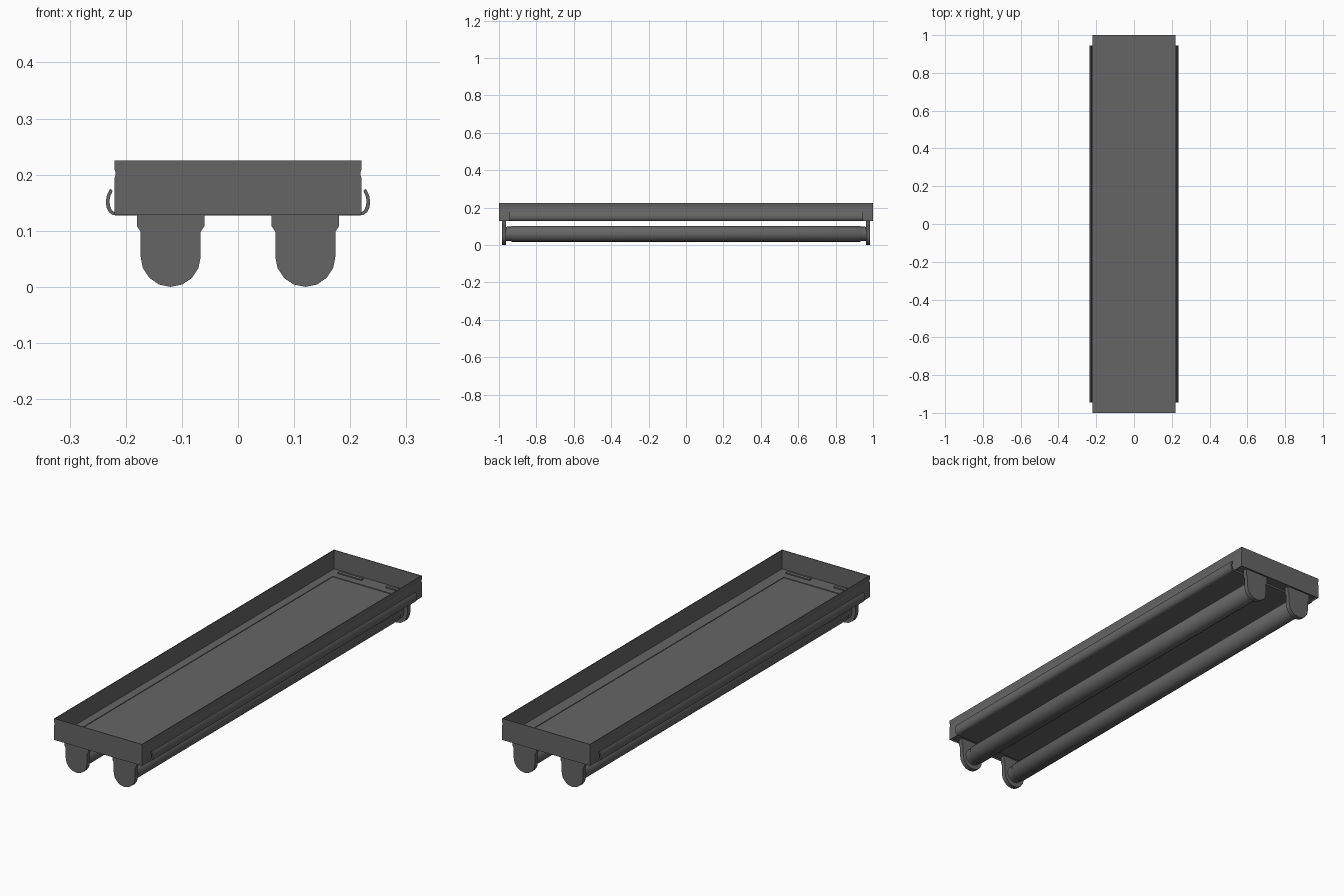
import bpy, bmesh, math

if "Cube" in bpy.data.objects:
    bpy.data.objects.remove(bpy.data.objects["Cube"])

# Dark grey paint shared by every part
paint = bpy.data.materials.new('dark_grey')
paint.diffuse_color = (0.13, 0.13, 0.13, 1)
paint.use_nodes = True
paint.node_tree.nodes["Principled BSDF"].inputs["Base Color"].default_value = paint.diffuse_color


def finish(name, bm, angle=35):
    bmesh.ops.recalc_face_normals(bm, faces=bm.faces)
    mesh = bpy.data.meshes.new(name)
    bm.to_mesh(mesh)
    bm.free()
    mesh.materials.append(paint)
    ob = bpy.data.objects.new(name, mesh)
    bpy.context.collection.objects.link(ob)
    bpy.ops.object.select_all(action='DESELECT')
    ob.select_set(True)
    bpy.context.view_layer.objects.active = ob
    bpy.ops.object.shade_smooth_by_angle(angle=math.radians(angle))
    return ob


def extrude_y(bm, pts, y0, y1):
    """Solid from an (x, z) outline stretched between two y positions."""
    face = bm.faces.new([bm.verts.new((x, y0, z)) for x, z in pts])
    out = bmesh.ops.extrude_face_region(bm, geom=[face])['geom']
    verts = [v for v in out if isinstance(v, bmesh.types.BMVert)]
    bmesh.ops.translate(bm, verts=verts, vec=(0, y1 - y0, 0))


def rect(x0, x1, z0, z1):
    return [(x0, z0), (x1, z0), (x1, z1), (x0, z1)]


def flip(pts):
    return [(-x, z) for x, z in reversed(pts)]


# Housing tray: grooved side walls, end walls and floor frame around a recess
wall = [(0.22, 0.128), (0.22, 0.194), (0.2185, 0.198), (0.2185, 0.205),
        (0.22, 0.209), (0.22, 0.225)]
side = wall + [(0.217, 0.225), (0.217, 0.128)]
bm = bmesh.new()
for pts in (side, flip(side)):
    extrude_y(bm, pts, -0.997, 0.997)
for s in (-1, 1):
    extrude_y(bm, wall + flip(wall), s * 0.997, s * 1.0)
    extrude_y(bm, rect(-0.217, 0.217, 0.135, 0.14), s * 0.935, s * 0.997)
for x0, x1 in ((-0.217, -0.18), (0.165, 0.217)):
    extrude_y(bm, rect(x0, x1, 0.135, 0.14), -0.935, 0.935)
finish('housing_tray', bm)

# Reflector: flat sheet under the tray, showing through the recess
bm = bmesh.new()
extrude_y(bm, rect(-0.217, 0.217, 0.127, 0.137), -0.945, 0.945)
finish('reflector_sheet', bm)

# Curled lips along both long edges of the reflector
outer = [(0.216, 0.127), (0.224, 0.1285), (0.230, 0.133), (0.2345, 0.142),
         (0.2355, 0.153), (0.2335, 0.164), (0.228, 0.175)]
inner = [(0.2235, 0.171), (0.2275, 0.162), (0.2292, 0.153), (0.228, 0.144),
         (0.225, 0.137), (0.222, 0.134), (0.216, 0.133)]
for name, pts in (('right_lip', outer + inner), ('left_lip', flip(outer + inner))):
    bm = bmesh.new()
    extrude_y(bm, pts, -0.945, 0.945)
    finish(name, bm)

# Lamp holders: flanged top, rounded bottom, with a tab through the tray floor
half = [(0.06, 0.137), (0.06, 0.108), (0.0535, 0.098)]
arc = [(0.0535 * math.cos(a), 0.0537 - 0.0537 * math.sin(a))
       for a in (math.pi * i / 8 for i in range(9))]
holder = half + arc + [(-x, z) for x, z in reversed(half)]
for cx, lr in ((-0.12, 'left'), (0.12, 'right')):
    for s, fb in ((-1, 'front'), (1, 'back')):
        bm = bmesh.new()
        extrude_y(bm, [(x + cx, z) for x, z in holder], s * 0.963, s * 0.984)
        extrude_y(bm, rect(cx - 0.06, cx + 0.06, 0.136, 0.145),
                  s * 0.967, s * 0.982)
        finish(f'{fb}_{lr}_lamp_holder', bm)

    # Lamp tube: lathed profile with slightly narrower end caps
    prof = [(-0.965, 0.038), (-0.935, 0.039), (-0.93, 0.0425),
            (0.93, 0.0425), (0.935, 0.039), (0.965, 0.038)]
    n = 16
    bm = bmesh.new()
    rings = [[bm.verts.new((cx + r * math.cos(2 * math.pi * i / n), y,
                            0.059 + r * math.sin(2 * math.pi * i / n)))
              for i in range(n)] for y, r in prof]
    for a, b in zip(rings, rings[1:]):
        for i in range(n):
            j = (i + 1) % n
            bm.faces.new((a[i], a[j], b[j], b[i]))
    bm.faces.new(rings[0])
    bm.faces.new(rings[-1])
    finish(f'{lr}_lamp_tube', bm)
